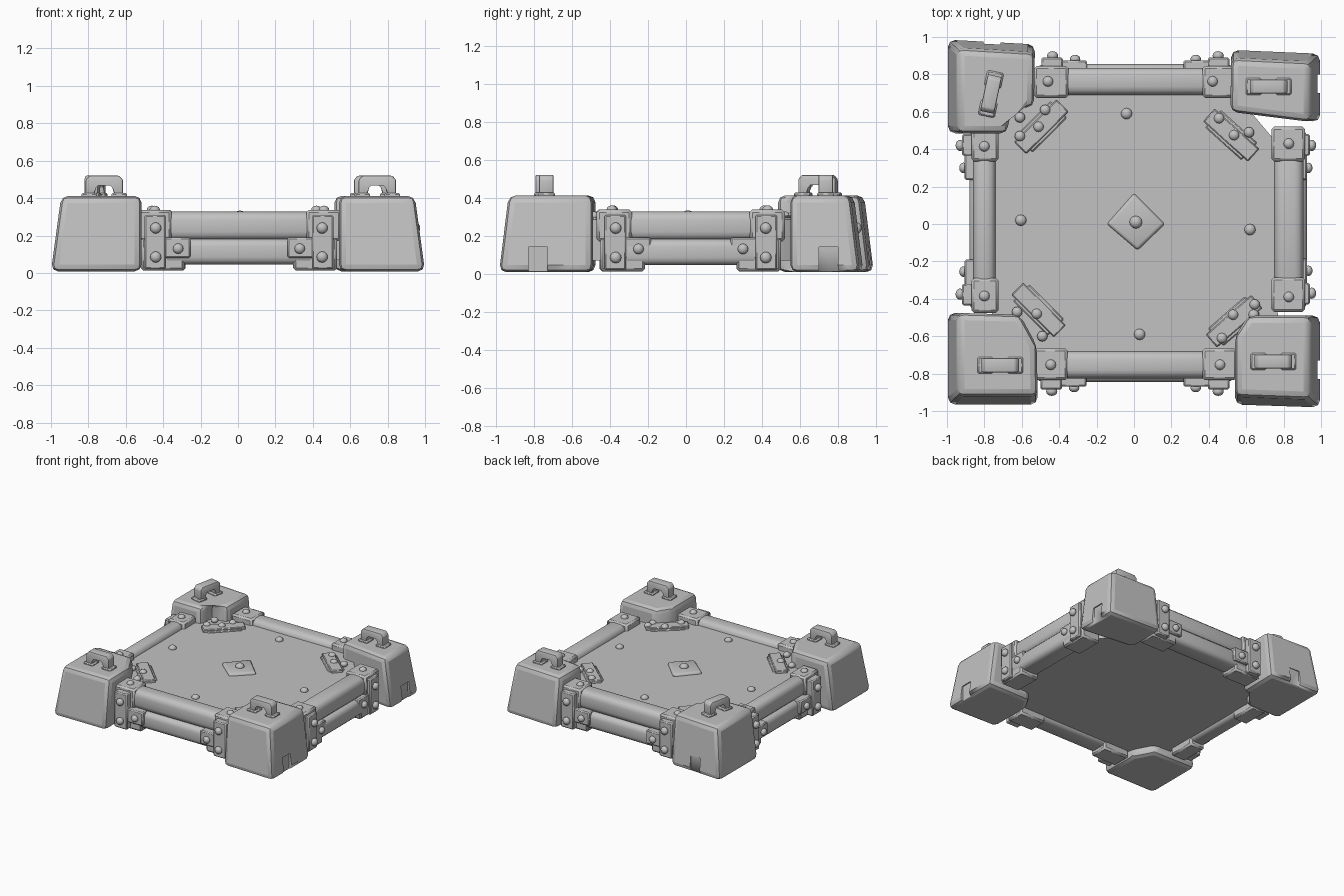
import bpy, bmesh, math
from mathutils import Matrix, Vector

cube = bpy.data.objects.get("Cube")
if cube:
    bpy.data.objects.remove(cube)

grey = bpy.data.materials.new("plain_grey")
grey.use_nodes = True
grey.diffuse_color = (0.54, 0.54, 0.54, 1)
grey.node_tree.nodes["Principled BSDF"].inputs["Base Color"].default_value = grey.diffuse_color


def finish(name, bm, bevel=0.0, segments=2, matrix=None):
    """Bevel, place and shade a bmesh as a named part."""
    if bevel:
        bmesh.ops.bevel(bm, geom=bm.edges[:], offset=bevel, segments=segments,
                        profile=0.5, affect='EDGES', clamp_overlap=True)
    if matrix:
        bm.transform(matrix)
    bmesh.ops.recalc_face_normals(bm, faces=bm.faces[:])
    mesh = bpy.data.meshes.new(name)
    bm.to_mesh(mesh)
    bm.free()
    mesh.materials.append(grey)
    mesh.shade_smooth()
    mesh.set_sharp_from_angle(angle=math.radians(40))
    ob = bpy.data.objects.new(name, mesh)
    bpy.context.collection.objects.link(ob)
    return ob


def box(name, lo, hi, bevel=0.01, matrix=None, segments=1):
    lo, hi = Vector(lo), Vector(hi)
    bm = bmesh.new()
    bmesh.ops.create_cube(bm, size=1)
    bm.transform(Matrix.Translation((lo + hi) / 2) @ Matrix.Diagonal((*(hi - lo), 1)))
    return finish(name, bm, bevel, segments, matrix)


def prism(name, bottom, top, z0, z1, bevel=0.0, matrix=None):
    bm = bmesh.new()
    low = [bm.verts.new((x, y, z0)) for x, y in bottom]
    high = [bm.verts.new((x, y, z1)) for x, y in top]
    bm.faces.new(low[::-1])
    bm.faces.new(high)
    for i in range(len(low)):
        j = (i + 1) % len(low)
        bm.faces.new((low[i], low[j], high[j], high[i]))
    return finish(name, bm, bevel, 2, matrix)


def bolt(name, pos, r=0.03, matrix=None, outward=False):
    """Domed rivet head, facing up or facing local -y."""
    bm = bmesh.new()
    bmesh.ops.create_uvsphere(bm, u_segments=12, v_segments=8, radius=r)
    m = Matrix.Translation(pos)
    if outward:
        m = m @ Matrix.Rotation(math.pi / 2, 4, 'X')
    m = m @ Matrix.Diagonal((1, 1, 0.8, 1))
    return finish(name, bm, matrix=(matrix @ m) if matrix else m)


# Thick deck with clipped corners and a raised diamond in the middle
deck = [(-0.76, -0.55), (-0.6, -0.72), (0.6, -0.72), (0.77, -0.55),
        (0.75, 0.45), (0.64, 0.58), (0.55, 0.72), (-0.6, 0.72), (-0.76, 0.55)]
prism("deck_panel", deck, deck, 0.07, 0.285)
diamond = [(-0.15, 0), (0.02, -0.145), (0.17, 0), (0, 0.17)]
prism("center_diamond", diamond, [(x * 0.92, y * 0.92) for x, y in diamond], 0.275, 0.305, 0.012)
bolt("center_bolt", (0.01, 0.01, 0.306), 0.034)
for x, y in [(-0.04, 0.59), (-0.605, 0.02), (0.62, -0.03), (0.03, -0.59)]:
    bolt("deck_bolt", (x, y, 0.288))

# Diagonal straps across the deck corners
straps = {
    "back_right": (-0.495, 0.52, 45, [(-0.61, 0.57), (-0.475, 0.61), (-0.51, 0.52), (-0.61, 0.47)]),
    "back_left": (0.52, 0.475, -42, [(0.455, 0.565), (0.615, 0.49), (0.535, 0.475)]),
    "front_right": (-0.51, -0.46, -45, [(-0.625, -0.47), (-0.52, -0.48), (-0.49, -0.6)]),
    "front_left": (0.535, -0.52, 41, [(0.53, -0.485), (0.64, -0.485), (0.47, -0.61), (0.645, -0.43)]),
}
for side, (x, y, angle, bolts) in straps.items():
    m = Matrix.Translation((x, y, 0.295)) @ Matrix.Rotation(math.radians(angle), 4, 'Z')
    box(side + "_deck_strap", (-0.16, -0.045, -0.03), (0.16, 0.045, 0.012), 0.006, m)
    box(side + "_deck_strap_rib", (-0.13, -0.062, -0.03), (0.13, 0.062, 0), 0.006, m)
    for bx, by in bolts:
        bolt(side + "_strap_bolt", (bx, by, 0.305), 0.028)


def rail(name, angle, inner, outer, face, ends, top_bolts):
    """Double rail with riveted collars; local x runs along it, local -y points outward."""
    m = Matrix.Rotation(math.radians(angle), 4, 'Z')
    u0, u1 = ends[0] - 0.06, ends[1] + 0.06
    mid = -(inner + outer) / 2
    box(name + "_upper_rail", (u0, -outer, 0.175), (u1, -inner, 0.327), 0.045, m, 3)
    box(name + "_lower_rail", (u0, -outer - 0.02, 0.045), (u1, -inner, 0.182), 0.04, m, 3)
    for end, s, tb in ((ends[0], -1, top_bolts[0]), (ends[1], 1, top_bolts[1])):

        def part(label, a, b, y0, y1, z0, z1, bevel):
            a, b = sorted((end + s * a, end + s * b))
            box(name + label, (a, y0, z0), (b, y1, z1), bevel, m)

        part("_upper_collar", 0, 0.185, -outer - 0.01, -inner + 0.015, 0.17, 0.337, 0.014)
        part("_lower_collar", -0.07, 0.165, -outer - 0.015, -inner, 0.012, 0.19, 0.014)
        part("_bracket_plate", 0.03, 0.145, -face, -outer + 0.01, 0.02, 0.31, 0.008)
        part("_bracket_arm", -0.1, 0.05, -face + 0.015, -outer + 0.03, 0.08, 0.19, 0.008)
        for z in (0.24, 0.085):
            bolt(name + "_plate_bolt", (end + s * 0.085, -face - 0.01, z), 0.03, m, True)
        bolt(name + "_arm_bolt", (end - s * 0.035, -face + 0.008, 0.13), 0.028, m, True)
        bolt(name + "_collar_bolt", (tb, mid, 0.337), 0.028, m)


rail("front", 0, 0.68, 0.825, 0.885, (-0.355, 0.365), (-0.445, 0.46))
rail("left", 90, 0.75, 0.905, 0.94, (-0.285, 0.335), (-0.39, 0.43))
rail("back", 180, 0.69, 0.835, 0.89, (-0.365, 0.35), (-0.42, 0.46))
rail("right", 270, 0.74, 0.86, 0.92, (-0.335, 0.29), (-0.415, 0.385))

# Tapered corner blocks: footprint outlines, outer walls lean inward
blocks = {
    "front_right": [(-1, -0.97), (-0.515, -0.97), (-0.52, -0.65), (-0.61, -0.485), (-1, -0.475)],
    "front_left": [(0.54, -0.97), (1, -0.985), (1, -0.49), (0.61, -0.49), (0.54, -0.6)],
    "back_left": [(0.515, 0.6), (1, 0.545), (1, 0.915), (0.52, 0.935)],
    "back_right": [(-1, 0.485), (-0.675, 0.485), (-0.67, 0.62), (-0.535, 0.625),
                   (-0.53, 0.965), (-1, 0.99)],
}
notches = {"front_left": (1, -0.78), "back_left": (1, 0.75), "back_right": (-0.76, 0.985)}
for side, outline in blocks.items():
    ymax = max(abs(p[1]) for p in outline)
    top = []
    for x, y in outline:
        tx = x - math.copysign(0.055, x) if abs(x) > 0.9 else x
        ty = y - math.copysign(0.05, y) if abs(y) > ymax - 0.06 else y
        top.append((tx, ty))
    block = prism(side + "_corner_block", outline, top, 0.008, 0.412, 0.038)
    if side in notches:
        nx, ny = notches[side]
        dx, dy = (0.027, 0.05) if abs(nx) == 1 else (0.045, 0.03)
        cutter = box("notch_cutter", (nx - dx, ny - dy, -0.1), (nx + dx, ny + dy, 0.14), 0)
        cutter.hide_render = True
        mod = block.modifiers.new("notch", 'BOOLEAN')
        mod.operation, mod.object, mod.solver = 'DIFFERENCE', cutter, 'EXACT'
        bpy.context.view_layer.objects.active = block
        bpy.ops.object.modifier_apply(modifier=mod.name)
        bpy.data.objects.remove(cutter)
    for poly in block.data.polygons:
        poly.use_smooth = poly.area < 0.03

# Carry handles on top of the blocks
handles = {"front_right": (-0.715, -0.755, 0), "front_left": (0.745, -0.735, 0),
           "back_left": (0.72, 0.735, 0), "back_right": (-0.765, 0.695, 78)}
arch = [(-0.1, 0), (-0.1, 0.09), (-0.08, 0.112), (0.08, 0.112), (0.1, 0.09), (0.1, 0),
        (0.052, 0), (0.052, 0.05), (0.035, 0.068), (-0.035, 0.068), (-0.052, 0.05), (-0.052, 0)]
for side, (x, y, angle) in handles.items():
    m = Matrix.Translation((x, y, 0.408)) @ Matrix.Rotation(math.radians(angle), 4, 'Z')
    prism(side + "_handle", arch, arch, -0.038, 0.038, 0.008, m @ Matrix.Rotation(math.pi / 2, 4, 'X'))
    for s in (-1, 1):
        box(side + "_handle_foot", (s * 0.08 - 0.042, -0.045, -0.01),
            (s * 0.08 + 0.042, 0.045, 0.02), 0.008, m)
